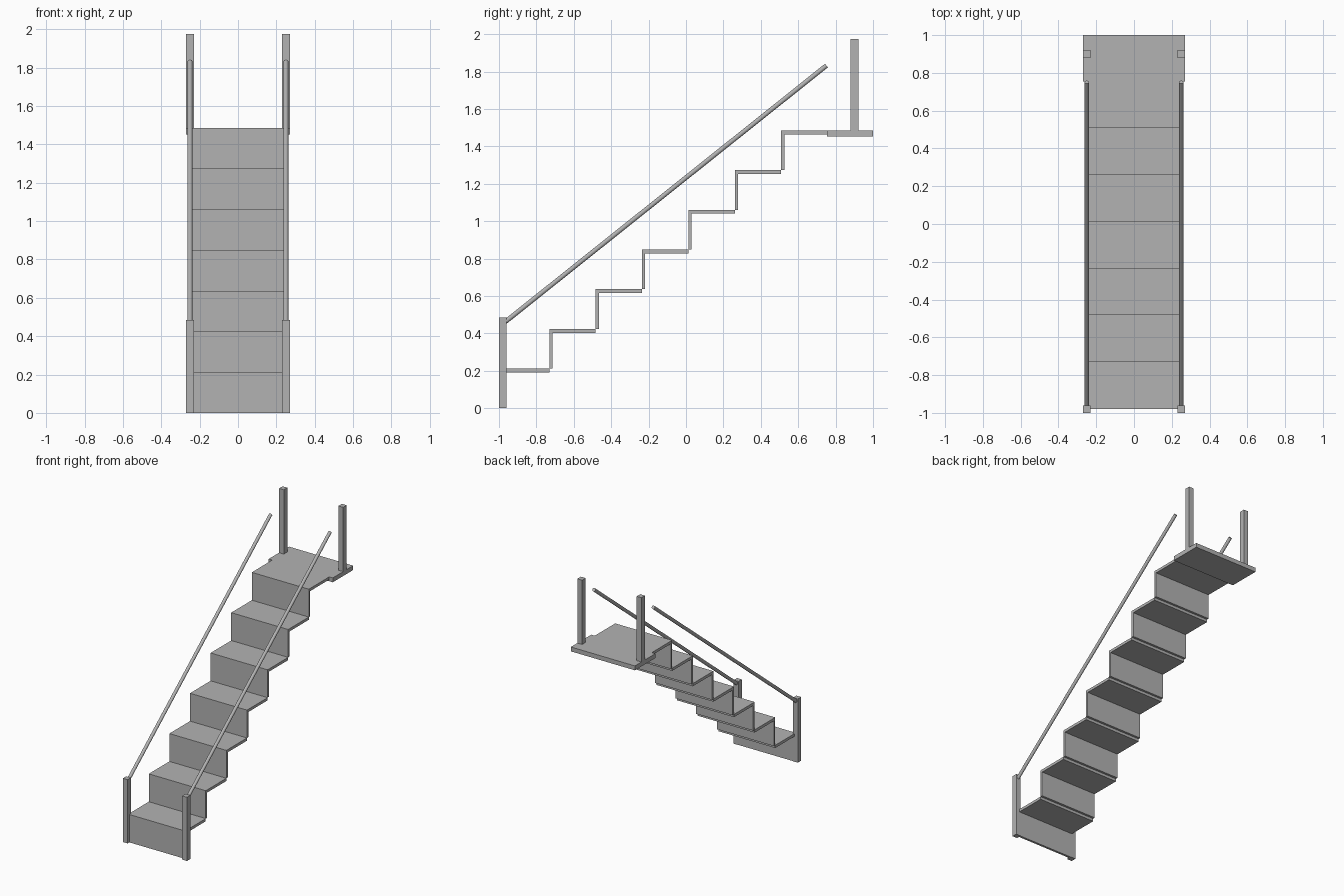
import bpy
from math import atan2
from mathutils import Vector

old = bpy.data.objects.get("Cube")
if old:
    bpy.data.objects.remove(old, do_unlink=True)

grey = bpy.data.materials.new("plain_grey")
grey.use_nodes = True
colour = (0.45, 0.45, 0.45, 1)
grey.diffuse_color = colour
grey.node_tree.nodes["Principled BSDF"].inputs["Base Color"].default_value = colour


def box(name, x, y, z):
    """Box spanning the given (low, high) ranges."""
    spans = (x, y, z)
    bpy.ops.mesh.primitive_cube_add(size=1, location=[(a + b) / 2 for a, b in spans])
    ob = bpy.context.object
    ob.name = name
    ob.scale = [b - a for a, b in spans]
    bpy.ops.object.transform_apply(location=False, rotation=False, scale=True)
    ob.data.materials.append(grey)


def rod(name, start, end, radius):
    """Round bar between two points."""
    a, b = Vector(start), Vector(end)
    d = b - a
    bpy.ops.mesh.primitive_cylinder_add(vertices=16, radius=radius, depth=d.length,
                                        location=(a + b) / 2,
                                        rotation=(-atan2(d.y, d.z), 0, 0))
    ob = bpy.context.object
    ob.name = name
    ob.data.materials.append(grey)
    bpy.ops.object.shade_smooth_by_angle()


STEPS, RISE, RUN = 7, 0.2122, 0.248
FRONT, HALF = -0.979, 0.24
TREAD, RISER = 0.021, 0.017

# Folded flight: each riser stands just behind the tread below it
for i in range(STEPS):
    y, z = FRONT + i * RUN, i * RISE
    top = z + RISE
    box(f"riser_{i + 1}", (-HALF, HALF), (y, y + RISER), (z, top - TREAD))
    box(f"tread_{i + 1}", (-HALF, HALF), (y, y + RUN), (top - TREAD, top))

# Wider landing at the top
landing_top = STEPS * RISE
box("landing", (-0.27, 0.27), (0.755, 1), (1.452, landing_top))

# Posts and handrails on both sides
for side, s in (("left", 1), ("right", -1)):
    x = sorted((s * 0.23, s * 0.27))
    box(f"{side}_lower_post", x, (-1, -0.96), (0, 0.485))
    box(f"{side}_upper_post", x, (0.88, 0.922), (landing_top, 1.975))
    rod(f"{side}_handrail", (s * 0.25, -0.975, 0.455), (s * 0.25, 0.751, 1.832), 0.0125)
